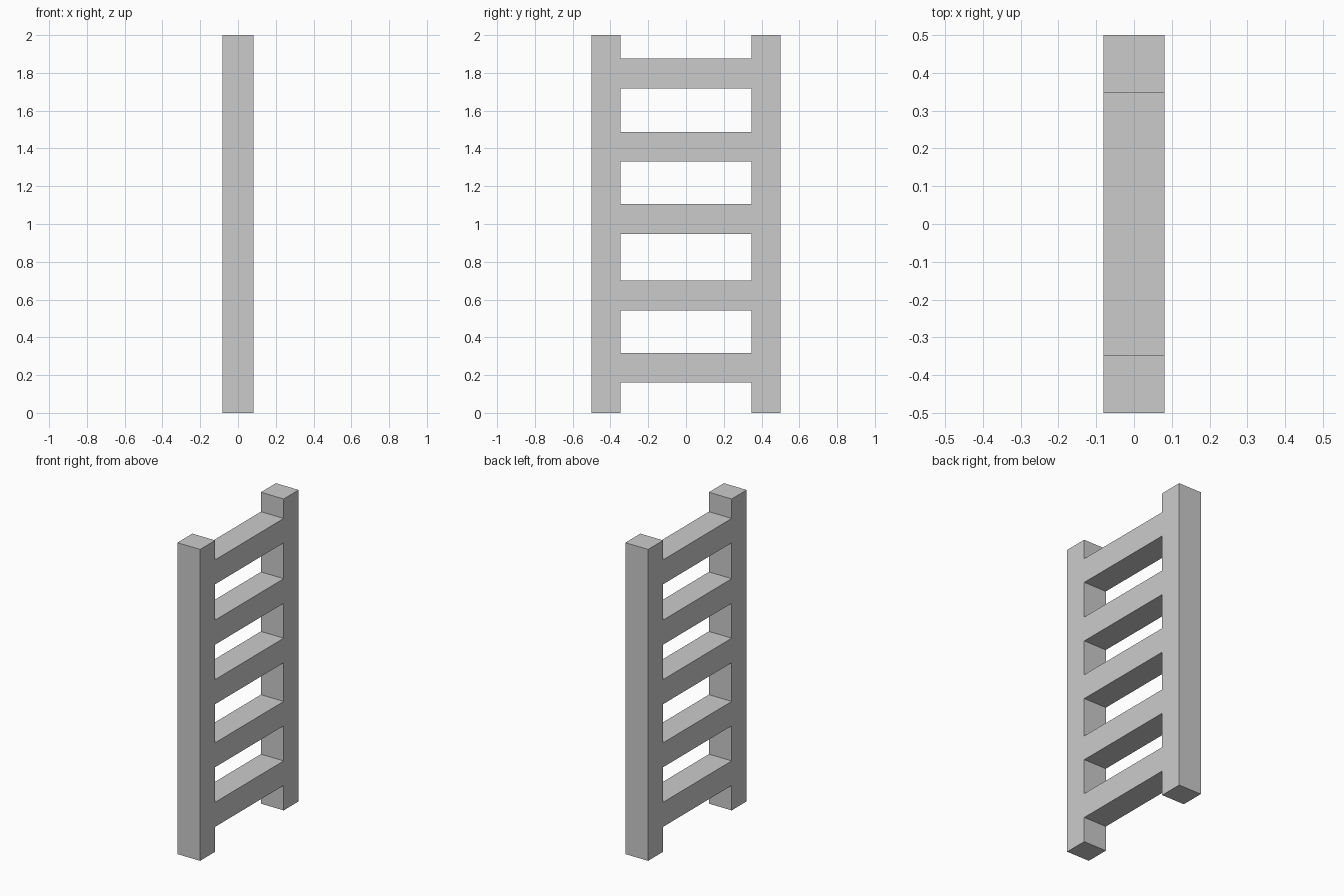
import bpy, bmesh
from mathutils import Vector

if "Cube" in bpy.data.objects:
    bpy.data.objects.remove(bpy.data.objects["Cube"])

HALF_X = 0.081                       # half thickness front to back
Y = [-0.5, -0.348, 0.348, 0.5]       # rail outer and inner edges
RUNGS = [(0.16, 0.318), (0.543, 0.70), (0.948, 1.106), (1.33, 1.488), (1.718, 1.875)]
Z = [0.0] + [z for rung in RUNGS for z in rung] + [2.0]

bm = bmesh.new()
grid = [[bm.verts.new((-HALF_X, y, z)) for z in Z] for y in Y]

# Flat ladder outline: two full rails, rungs only between alternate levels
for col in range(3):
    for row in range(len(Z) - 1):
        if col != 1 or row % 2 == 1:
            bm.faces.new((grid[col][row], grid[col][row + 1],
                          grid[col + 1][row + 1], grid[col + 1][row]))

# Extrude the outline to full depth as one watertight body
ext = bmesh.ops.extrude_face_region(bm, geom=bm.faces[:], use_keep_orig=True)
moved = [g for g in ext["geom"] if isinstance(g, bmesh.types.BMVert)]
bmesh.ops.translate(bm, verts=moved, vec=Vector((2 * HALF_X, 0, 0)))
bmesh.ops.recalc_face_normals(bm, faces=bm.faces[:])

mesh = bpy.data.meshes.new("ladder")
bm.to_mesh(mesh)
bm.free()
ladder = bpy.data.objects.new("ladder", mesh)
bpy.context.collection.objects.link(ladder)
